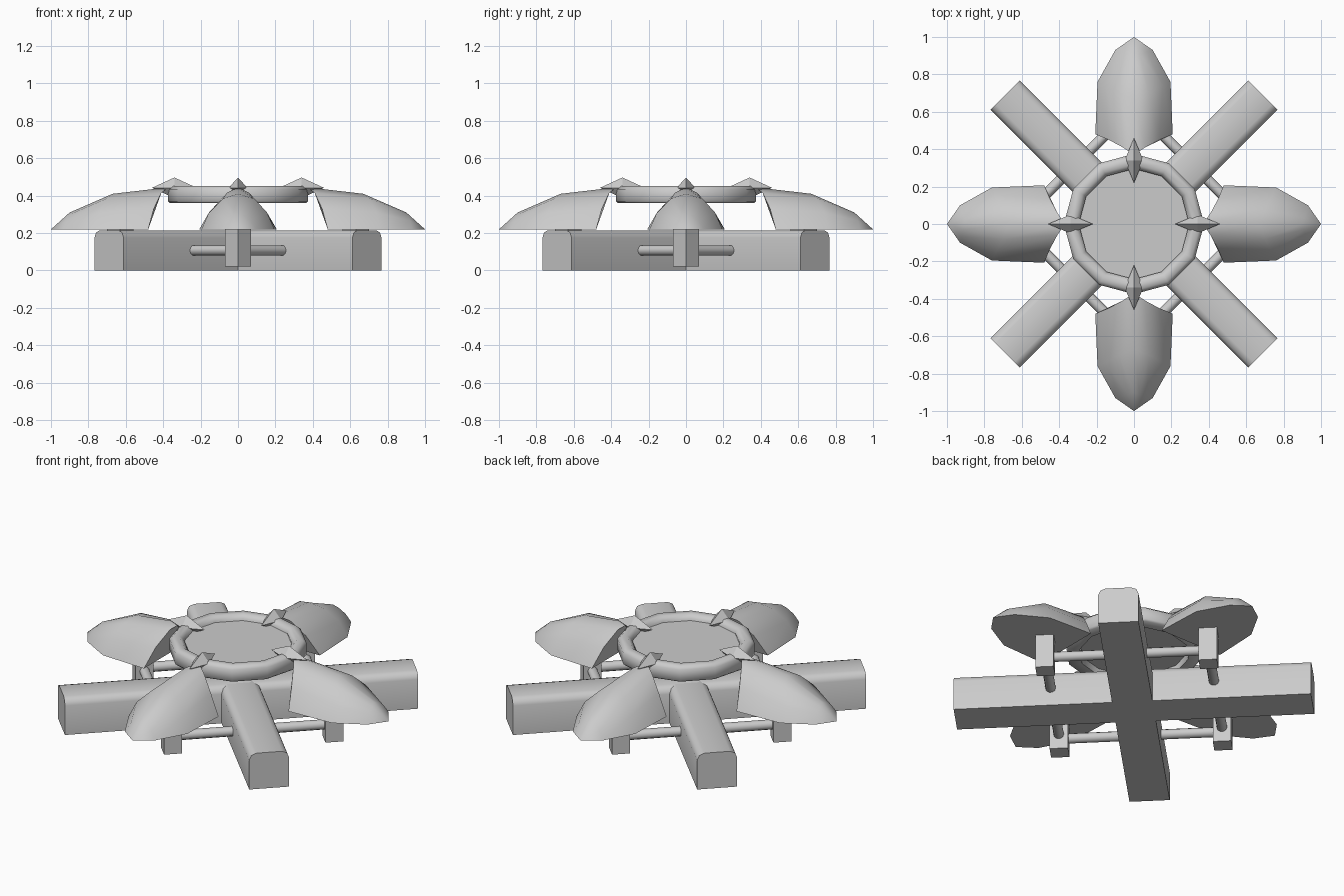
import bpy, bmesh
from math import pi, cos, sin, radians
from mathutils import Matrix, Vector

cube = bpy.data.objects.get("Cube")
if cube:
    bpy.data.objects.remove(cube, do_unlink=True)

grey = bpy.data.materials.new("plain grey")
grey.use_nodes = True
grey.diffuse_color = (0.6, 0.6, 0.6, 1)
grey.node_tree.nodes["Principled BSDF"].inputs["Base Color"].default_value = (0.6, 0.6, 0.6, 1)


def finish(bm, name, smooth=None):
    """Turn a bmesh into a grey object, smooth below the given angle."""
    bmesh.ops.recalc_face_normals(bm, faces=bm.faces)
    mesh = bpy.data.meshes.new(name)
    bm.to_mesh(mesh)
    bm.free()
    mesh.materials.append(grey)
    obj = bpy.data.objects.new(name, mesh)
    bpy.context.collection.objects.link(obj)
    if smooth:
        bpy.ops.object.select_all(action='DESELECT')
        obj.select_set(True)
        bpy.context.view_layer.objects.active = obj
        bpy.ops.object.shade_smooth_by_angle(angle=radians(smooth))
    return obj


def quarter_turns(obj):
    """Repeat a part at each quarter turn about the z axis."""
    for k in range(1, 4):
        twin = obj.copy()
        twin.name = f"{obj.name}_{k + 1}"
        twin.matrix_world = Matrix.Rotation(k * pi / 2, 4, 'Z')
        bpy.context.collection.objects.link(twin)


def box(size, centre, turn=0):
    bm = bmesh.new()
    bmesh.ops.create_cube(bm, size=1)
    bmesh.ops.scale(bm, vec=size, verts=bm.verts)
    bmesh.ops.translate(bm, vec=centre, verts=bm.verts)
    bmesh.ops.rotate(bm, matrix=Matrix.Rotation(turn, 3, 'Z'), verts=bm.verts)
    return bm


# Crossed base beams with rounded top edges
for name, turn in (("base_beam_a", pi / 4), ("base_beam_b", -pi / 4)):
    bm = box((1.95, 0.22, 0.215), (0, 0, 0.1075), turn)
    along = Vector((cos(turn), sin(turn), 0))
    top = [e for e in bm.edges
           if all(v.co.z > 0.2 for v in e.verts)
           and abs((e.verts[0].co - e.verts[1].co).normalized().dot(along)) > 0.9]
    bmesh.ops.bevel(bm, geom=top, offset=0.04, segments=2, affect='EDGES', profile=0.5)
    finish(bm, name, 50)

# Pods: half sections run from the base edge up to the ridge
sections = [
    [(0.93, 0.10, 0.22), (0.92, 0.07, 0.265), (0.91, 0.03, 0.295), (0.90, 0, 0.31)],
    [(0.76, 0.195, 0.22), (0.74, 0.155, 0.31), (0.70, 0.08, 0.385), (0.67, 0, 0.41)],
    [(0.48, 0.207, 0.22), (0.45, 0.135, 0.33), (0.41, 0.06, 0.415), (0.37, 0, 0.445)],
]
bm = bmesh.new()
rows = []
for half in sections:
    full = half + [(x, -y, z) for x, y, z in reversed(half[:-1])]
    rows.append([bm.verts.new(p) for p in full])
tip = bm.verts.new((1, 0, 0.22))
for a, b in zip(rows, rows[1:]):
    for i in range(len(a) - 1):
        bm.faces.new((a[i], a[i + 1], b[i + 1], b[i]))
for a, b in zip(rows[0], rows[0][1:]):
    bm.faces.new((tip, b, a))
bm.faces.new(rows[-1])
bm.faces.new([tip] + [r[0] for r in rows] + [r[-1] for r in reversed(rows)])
quarter_turns(finish(bm, "pod", 45))

# Twelve-sided rim
profile = [(0.30, 0.36), (0.365, 0.36), (0.375, 0.37), (0.375, 0.435),
           (0.355, 0.452), (0.32, 0.452), (0.295, 0.43)]
bm = bmesh.new()
rings = []
for k in range(12):
    a = k * pi / 6
    rings.append([bm.verts.new((r * cos(a), r * sin(a), z)) for r, z in profile])
for k in range(12):
    a, b = rings[k], rings[(k + 1) % 12]
    for i in range(len(profile)):
        j = (i + 1) % len(profile)
        bm.faces.new((a[i], a[j], b[j], b[i]))
finish(bm, "rim", 60)

# Flat disc inside the rim
bm = bmesh.new()
bmesh.ops.create_cone(bm, cap_ends=True, segments=12, radius1=0.33, radius2=0.33, depth=0.02,
                      matrix=Matrix.Translation((0, 0, 0.41)))
finish(bm, "deck_disc")

# Pointed studs on the rim
bm = bmesh.new()
bmesh.ops.create_cone(bm, segments=4, radius1=1, radius2=0, depth=1,
                      matrix=Matrix.Translation((0, 0, 0.5)))
bmesh.ops.create_cone(bm, segments=4, radius1=0, radius2=1, depth=1,
                      matrix=Matrix.Translation((0, 0, -0.5)))
bmesh.ops.remove_doubles(bm, verts=bm.verts, dist=0.001)
# Put the corners on the axes, whichever way the cones start
corner = max(bm.verts, key=lambda v: abs(v.co.x))
if abs(corner.co.y) > 0.1:
    bmesh.ops.rotate(bm, matrix=Matrix.Rotation(pi / 4, 3, 'Z'), verts=bm.verts)
bmesh.ops.scale(bm, vec=(0.12, 0.05, 0.055), verts=bm.verts)
bmesh.ops.translate(bm, vec=(0.34, 0, 0.442), verts=bm.verts)
quarter_turns(finish(bm, "stud"))

# Hanging blocks below the pods
reach = 0.63
bm = box((0.1, 0.1, 0.22), (0, 0, 0.13), pi / 4)
bmesh.ops.translate(bm, vec=(reach, 0, 0), verts=bm.verts)
quarter_turns(finish(bm, "hanging_block"))

# Rods joining neighbouring blocks
bm = bmesh.new()
bmesh.ops.create_cone(bm, cap_ends=True, segments=10, radius1=0.028, radius2=0.028,
                      depth=reach * 2 ** 0.5,
                      matrix=Matrix.Translation((reach / 2, reach / 2, 0.107))
                      @ Matrix.Rotation(3 * pi / 4, 4, 'Z') @ Matrix.Rotation(pi / 2, 4, 'Y'))
quarter_turns(finish(bm, "link_rod", 45))
